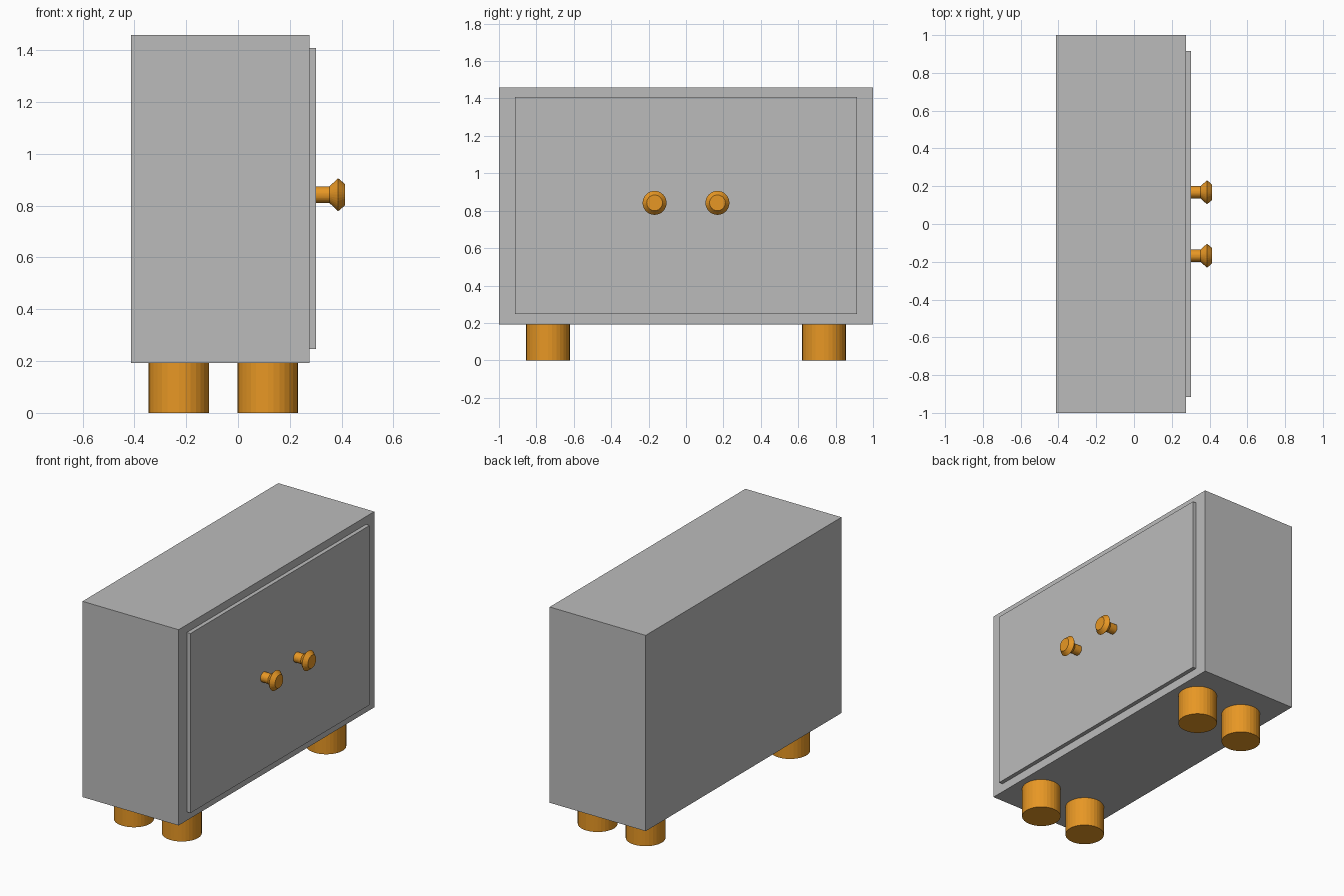
import bpy, bmesh, math
from mathutils import Matrix

if "Cube" in bpy.data.objects:
    bpy.data.objects.remove(bpy.data.objects["Cube"])


def material(name, rgb):
    m = bpy.data.materials.new(name)
    m.diffuse_color = (*rgb, 1.0)
    m.use_nodes = True
    m.node_tree.nodes["Principled BSDF"].inputs["Base Color"].default_value = m.diffuse_color
    return m


GREY = material("cabinet grey", (0.50, 0.50, 0.50))
ORANGE = material("orange wood", (0.80, 0.31, 0.018))


def finish(name, bm, mat):
    bmesh.ops.recalc_face_normals(bm, faces=bm.faces)
    mesh = bpy.data.meshes.new(name)
    bm.to_mesh(mesh)
    bm.free()
    mesh.materials.append(mat)
    ob = bpy.data.objects.new(name, mesh)
    bpy.context.collection.objects.link(ob)
    return ob


def box(name, lo, hi, mat):
    bm = bmesh.new()
    bmesh.ops.create_cube(bm, size=1)
    for v in bm.verts:
        v.co = [(a + b) / 2 + c * (b - a) for a, b, c in zip(lo, hi, v.co)]
    return finish(name, bm, mat)


def lathe(name, profile, sides, matrix, mat):
    """Revolve (radius, height) points about z, cap both ends."""
    bm = bmesh.new()
    rings = [[bm.verts.new((r * math.cos(2 * math.pi * i / sides),
                            r * math.sin(2 * math.pi * i / sides), h))
              for i in range(sides)] for r, h in profile]
    for a, b in zip(rings, rings[1:]):
        for i in range(sides):
            j = (i + 1) % sides
            bm.faces.new((a[i], a[j], b[j], b[i]))
    bm.faces.new(rings[0][::-1])
    bm.faces.new(rings[-1])
    bm.transform(matrix)
    return finish(name, bm, mat)


# Cabinet body and raised door panel on the +x side
box("cabinet_body", (-0.412, -1.0, 0.192), (0.275, 1.0, 1.458), GREY)
box("door_panel", (0.275, -0.915, 0.247), (0.301, 0.915, 1.408), GREY)

# Four round feet
for end, y in (("left", -0.738), ("right", 0.738)):
    for row, x in (("back", -0.228), ("front", 0.115)):
        lathe(f"{row}_{end}_foot", [(0.117, 0.0), (0.117, 0.192)], 32,
              Matrix.Translation((x, y, 0)), ORANGE)

# Two flared knobs pointing along +x
KNOB = [(0.032, 0.0), (0.032, 0.052), (0.064, 0.085), (0.042, 0.111)]
for end, y in (("left", -0.168), ("right", 0.168)):
    lathe(f"{end}_knob", KNOB, 32,
          Matrix.Translation((0.301, y, 0.842)) @ Matrix.Rotation(math.pi / 2, 4, 'Y'),
          ORANGE)
